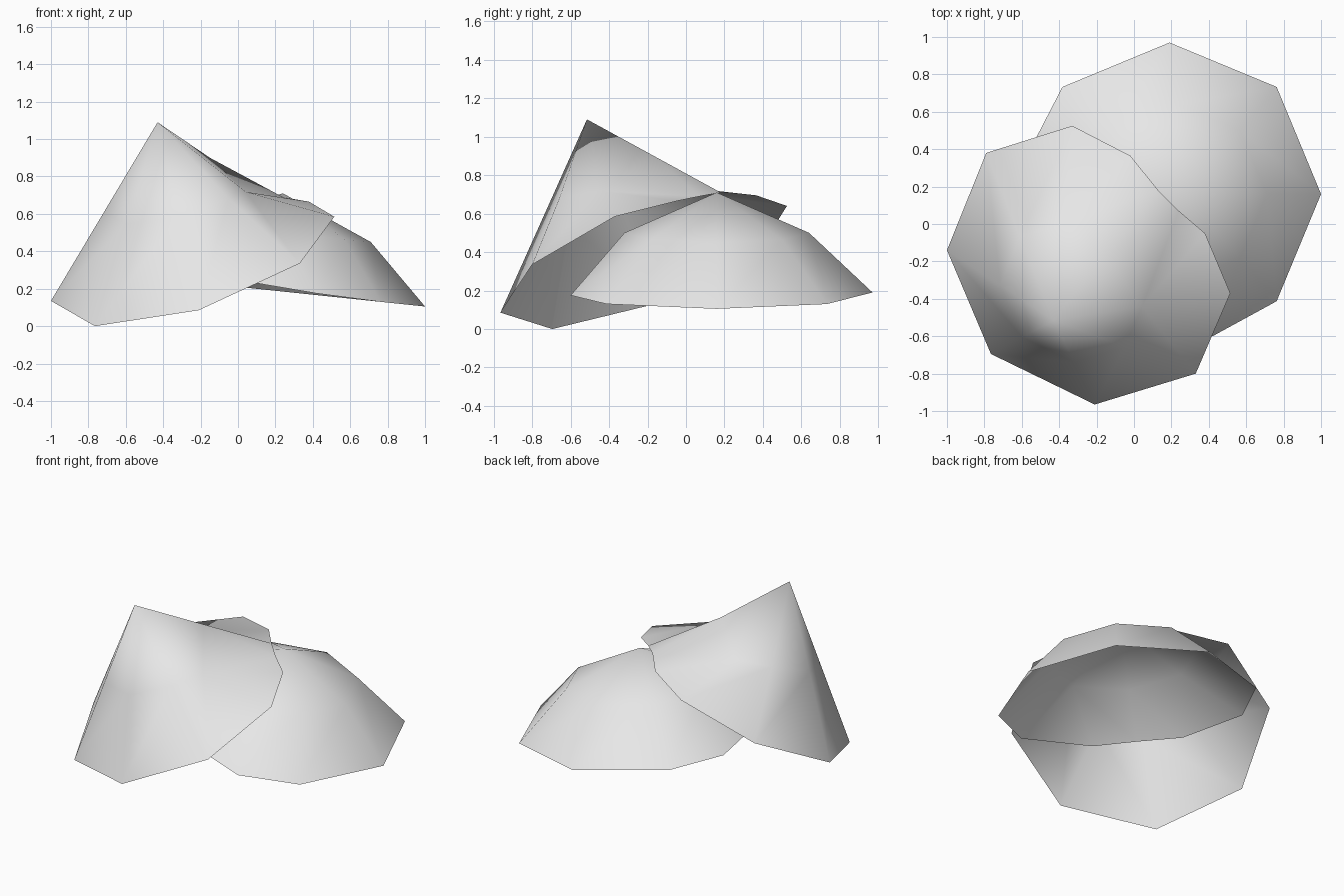
import bpy, bmesh
from math import cos, sin, pi
from mathutils import Vector

cube = bpy.data.objects.get("Cube")
if cube:
    bpy.data.objects.remove(cube, do_unlink=True)

grey = bpy.data.materials.new("plain_grey")
grey.use_nodes = True
tone = (0.8, 0.8, 0.8, 1)
grey.diffuse_color = tone
grey.node_tree.nodes["Principled BSDF"].inputs["Base Color"].default_value = tone


def shell(name, spokes, apex):
    """Open smooth shell. Each spoke is (middle point, rim points it fans out to)."""
    bm = bmesh.new()
    top = bm.verts.new(apex)
    spokes = [(bm.verts.new(mid), [bm.verts.new(p) for p in rim])
              for mid, rim in spokes]
    for i, (mid, rim) in enumerate(spokes):
        next_mid, next_rim = spokes[(i + 1) % len(spokes)]
        for p, q in zip(rim, rim[1:]):
            bm.faces.new((p, q, mid))
        bm.faces.new((rim[-1], next_rim[0], next_mid, mid))
        bm.faces.new((mid, next_mid, top))
    for f in bm.faces:
        f.smooth = True
    mesh = bpy.data.meshes.new(name)
    bm.to_mesh(mesh)
    bm.free()
    mesh.materials.append(grey)
    obj = bpy.data.objects.new(name, mesh)
    bpy.context.collection.objects.link(obj)


# Low dome: eight sides leaning toward +x, rim dented under the cone
def ring_point(k, cx, cz, r):
    a = k * pi / 4
    return (cx + r * cos(a), 0.16 + r * sin(a), cz - 0.105 * r * cos(a))


dents = {
    4: [(-0.56, 0.39, 0.27), (-0.5, -0.12, 0.31)],
    5: [(-0.3, -0.33, 0.3)],
    6: [(-0.08, -0.5, 0.26), (0.42, -0.6, 0.175)],
}
dome = [(ring_point(k, 0.23, 0.5, 0.48),
         dents.get(k, [ring_point(k, 0.19, 0.19, 0.81)])) for k in range(8)]
shell("low_dome", dome, (0.24, 0.16, 0.71))

# Tall tilted cone: sags on both sides of the ridge that rests on the dome
peak = Vector((-0.43, -0.515, 1.09))


def cone_spoke(sag, corner, *extra, before=()):
    mid = peak.lerp(Vector(corner), 0.5) - Vector((0, 0, sag))
    return mid, [*before, corner, *extra]


shell("tall_cone", [
    cone_spoke(0, (-0.765, -0.695, 0.0)),
    cone_spoke(0, (-0.21, -0.965, 0.085)),
    cone_spoke(0.03, (0.33, -0.8, 0.335)),
    cone_spoke(0.12, (0.515, -0.37, 0.585), (0.38, -0.05, 0.665), (0.24, 0.07, 0.69)),
    cone_spoke(0, (0.13, 0.18, 0.71)),
    cone_spoke(0.13, (-0.33, 0.525, 0.64), before=[(-0.02, 0.365, 0.695)]),
    cone_spoke(0.03, (-0.79, 0.38, 0.41)),
    cone_spoke(0, (-1.0, -0.14, 0.135)),
], peak)
